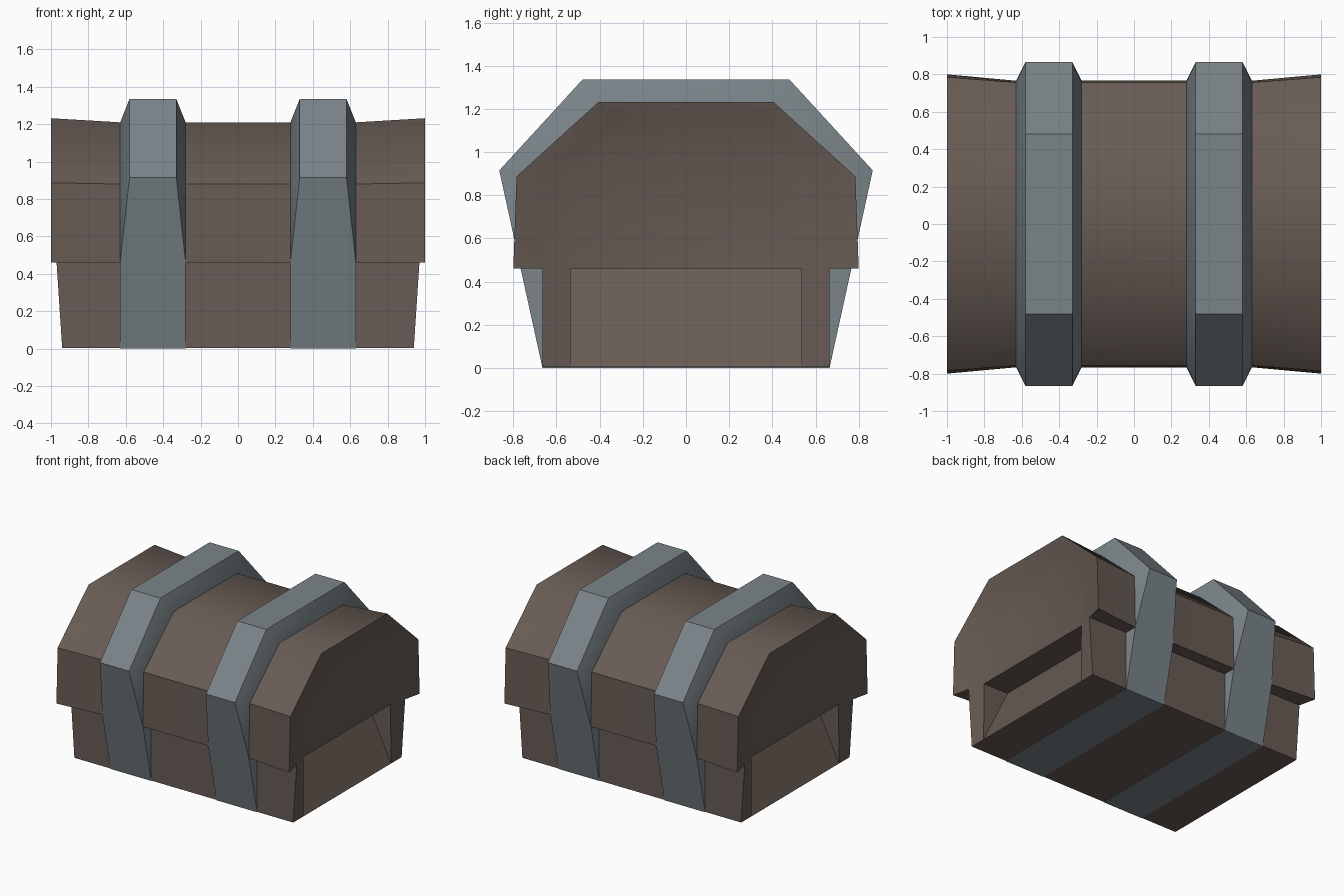
import bpy, bmesh, math

if "Cube" in bpy.data.objects:
    bpy.data.objects.remove(bpy.data.objects["Cube"])


def material(name, colour):
    m = bpy.data.materials.new(name)
    m.diffuse_color = (*colour, 1)
    m.use_nodes = True
    m.node_tree.nodes["Principled BSDF"].inputs["Base Color"].default_value = m.diffuse_color
    return m


BROWN = material("brown wood", (0.138, 0.105, 0.089))
GREY = material("grey metal", (0.195, 0.231, 0.250))


def loft(name, rings, mat, closed=True, caps=(True, True), fill=False):
    """Skin a list of equal-length point rings; closed joins last point to first."""
    bm = bmesh.new()
    vs = [[bm.verts.new(p) for p in r] for r in rings]
    n = len(rings[0])
    for a, b in zip(vs, vs[1:]):
        for i in range(n if closed else n - 1):
            j = (i + 1) % n
            bm.faces.new((a[i], a[j], b[j], b[i]))
    for cap, ring in zip(caps, (vs[0], vs[-1])):
        if cap:
            bm.faces.new(ring)
    if fill:
        bmesh.ops.holes_fill(bm, edges=[e for e in bm.edges if e.is_boundary], sides=0)
    bmesh.ops.remove_doubles(bm, verts=bm.verts, dist=0.0005)
    bmesh.ops.recalc_face_normals(bm, faces=bm.faces)
    me = bpy.data.meshes.new(name)
    bm.to_mesh(me)
    bm.free()
    me.materials.append(mat)
    ob = bpy.data.objects.new(name, me)
    bpy.context.collection.objects.link(ob)
    return ob


def smooth(ob):
    bpy.ops.object.select_all(action='DESELECT')
    ob.select_set(True)
    bpy.context.view_layer.objects.active = ob
    bpy.ops.object.shade_smooth_by_angle(angle=math.radians(43.5))


def arch(half, xs):
    """Mirror a half profile of (y, z) points over y = 0."""
    pts = [(x, -y, z) for x, (y, z) in zip(xs, half)]
    return pts + [(x, -y, z) for x, y, z in reversed(pts)]


# Lid: arched loft, flared at the ends, with recessed end panels
MID = [(0.766, 0.46), (0.757, 0.88), (0.39, 1.21)]
stations = [
    (0.935, [(0.535, 0.46), (0.533, 0.865), (0.31, 1.055)]),
    (0.97, [(0.665, 0.46), (0.66, 0.875), (0.36, 1.135)]),
    (1.0, [(0.80, 0.46), (0.785, 0.887), (0.405, 1.232)]),
    (0.63, MID),
]
rings = [arch(p, [x] * 3) for x, p in stations]
rings += [arch(p, [-x] * 3) for x, p in reversed(stations)]
lid = loft("chest_lid", rings, BROWN, closed=False, fill=True)
smooth(lid)


# Base: plan outline with corner posts and end panels that lean inwards
def plan(quarter, z):
    right = [(x, -y, z) for x, y in quarter]
    right += [(x, -y, z) for x, y, z in reversed(right)]
    return right + [(-x, y, z) for x, y, z in reversed(right)]


bottom = plan([(0.94, 0.665), (0.94, 0.535), (0.94, 0.535)], 0.003)
top = plan([(0.97, 0.665), (0.935, 0.535), (0.72, 0.535)], 0.46)
loft("chest_base", [bottom, top], BROWN, caps=(True, False))

# Straps: wide bands with chamfers that rise out of the lid surface
foot = [(0.665, 0.0), (0.766, 0.46)]
inner = foot + MID[1:]
outer = foot + [(0.865, 0.915), (0.48, 1.335)]
strap = loft("metal_straps", [
    arch(inner, [0.63] * 4),
    arch(outer, [0.63, 0.63, 0.58, 0.58]),
    arch(outer, [0.28, 0.28, 0.33, 0.33]),
    arch(inner, [0.28] * 4),
], GREY)
smooth(strap)
strap.modifiers.new("other side", 'MIRROR')
